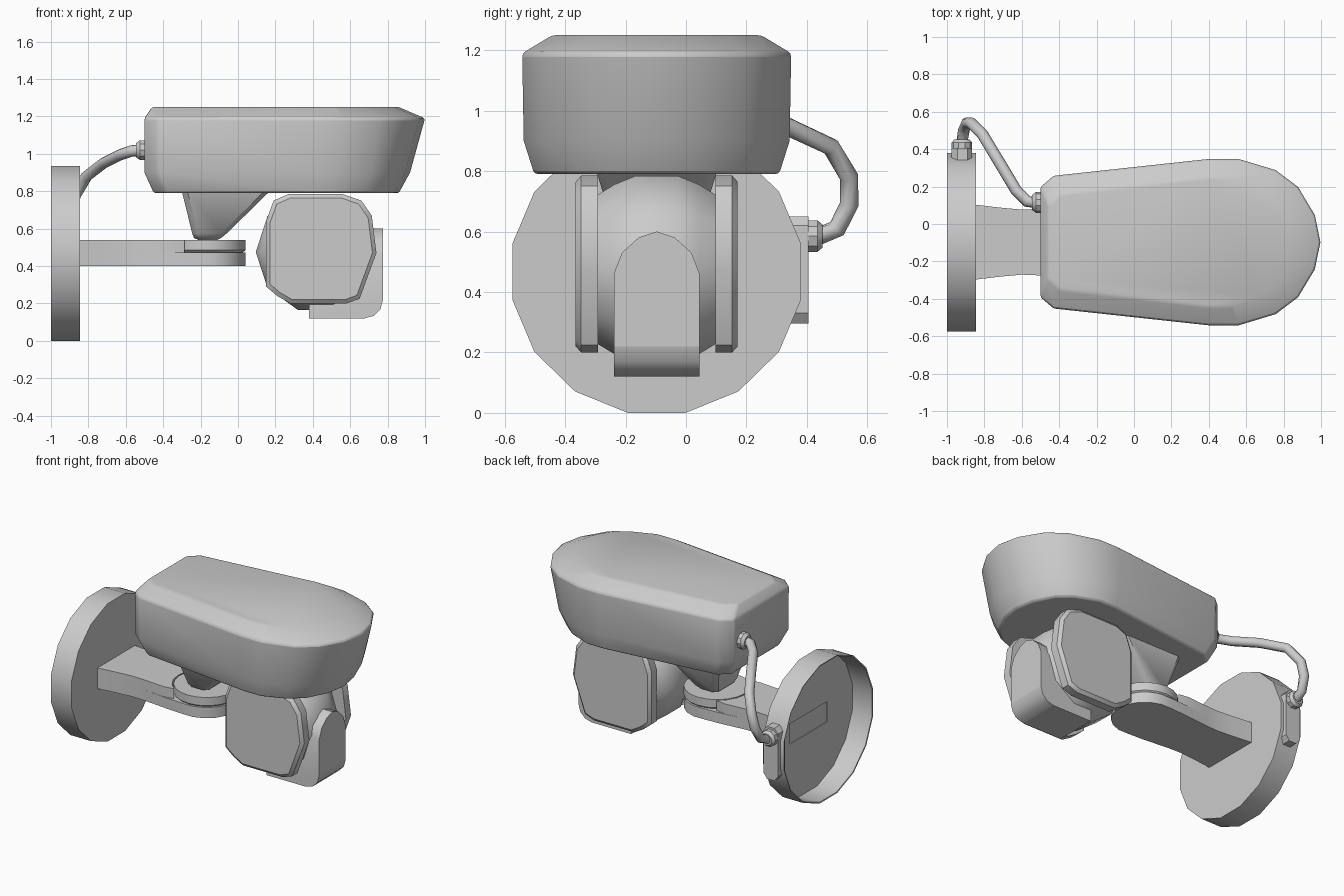
import bpy, bmesh, math
from mathutils import Vector

if "Cube" in bpy.data.objects:
    bpy.data.objects.remove(bpy.data.objects["Cube"], do_unlink=True)

MID = -0.097  # y of the symmetry plane

grey = bpy.data.materials.new("light_grey")
grey.use_nodes = True
grey.diffuse_color = (0.6, 0.6, 0.6, 1)
grey.node_tree.nodes["Principled BSDF"].inputs["Base Color"].default_value = (0.6, 0.6, 0.6, 1)


def activate(ob):
    bpy.ops.object.select_all(action='DESELECT')
    ob.select_set(True)
    bpy.context.view_layer.objects.active = ob


def smooth(ob, angle):
    activate(ob)
    bpy.ops.object.shade_smooth_by_angle(angle=math.radians(angle))


def loft(name, rings, angle=30, cap_start=True, cap_end=True):
    """Skin a list of equal-length point rings."""
    bm = bmesh.new()
    rows = [[bm.verts.new(p) for p in ring] for ring in rings]
    n = len(rows[0])
    for a, b in zip(rows, rows[1:]):
        for i in range(n):
            j = (i + 1) % n
            bm.faces.new((a[i], a[j], b[j], b[i]))
    if cap_start:
        bm.faces.new(rows[0][::-1])
    if cap_end:
        bm.faces.new(rows[-1])
    bmesh.ops.recalc_face_normals(bm, faces=bm.faces)
    me = bpy.data.meshes.new(name)
    bm.to_mesh(me)
    bm.free()
    me.materials.append(grey)
    ob = bpy.data.objects.new(name, me)
    bpy.context.collection.objects.link(ob)
    smooth(ob, angle)
    return ob


def place(axis, u, v, w):
    return {"x": (w, u, v), "y": (u, w, v), "z": (u, v, w)}[axis]


def prism(name, axis, outline, lo, hi, **kw):
    return loft(name, [[place(axis, u, v, w) for u, v in outline] for w in (lo, hi)], **kw)


def turned(name, axis, centre, profile, sides, offset=0.0, **kw):
    """Stack of circles along an axis; profile holds (position, radius)."""
    rings = []
    for w, r in profile:
        angs = [2 * math.pi * (i + offset) / sides for i in range(sides)]
        rings.append([place(axis, centre[0] + r * math.cos(a), centre[1] + r * math.sin(a), w) for a in angs])
    return loft(name, rings, **kw)


def mirrored(half):
    """Close an (x, half width) outline across the symmetry plane."""
    return [(x, MID + h) for x, h in half] + [(x, MID - h) for x, h in reversed(half) if h > 0]


def bevel(ob, width, segments=2, angle=30):
    mod = ob.modifiers.new("bevel", 'BEVEL')
    mod.width, mod.segments = width, segments
    mod.limit_method = 'ANGLE'
    mod.angle_limit = math.radians(angle)


# Wall plate: hollow cup, open at the back, with a slot for the arm
R = 0.4775 / math.cos(math.pi / 16)
plate = turned("wall_plate", "x", (MID, 0.467),
               [(-0.85, R - 0.008), (-0.998, R - 0.008), (-1.0, R), (-0.845, R)],
               16, 0.5, cap_start=True, cap_end=True)
for v in plate.data.vertices:
    v.co.z = 0.467 + (v.co.z - 0.467) * 0.978
slot = prism("slot_cutter", "x", [(MID - 0.2, 0.401), (MID + 0.2, 0.401), (MID + 0.2, 0.539), (MID - 0.2, 0.539)],
             -0.9, -0.8)
slot.hide_render = True
slot.hide_set(True)
cut = plate.modifiers.new("slot", 'BOOLEAN')
cut.operation, cut.object, cut.solver = 'DIFFERENCE', slot, 'EXACT'

# Arm: low rounded tongue plus a raised root with a concave end
PIVOT = -0.165
tip = [(PIVOT + 0.205 * math.cos(math.radians(a)), 0.205 * math.sin(math.radians(a))) for a in range(100, -1, -20)]
tip[-1] = (PIVOT + 0.205, 0.0)
waist = [(-0.845, 0.2), (-0.72, 0.185), (-0.6, 0.174), (-0.5, 0.178)]
prism("arm_tongue", "z", mirrored(waist + [(-0.33, 0.195)] + tip), 0.4, 0.472)
notch = [(PIVOT - 0.215 * math.cos(math.radians(a)), 0.215 * math.sin(math.radians(a))) for a in (56, 40, 20, 0)]
notch[-1] = (PIVOT - 0.215, 0.0)
prism("arm_root", "z", mirrored(waist + [(-0.36, 0.19)] + notch), 0.472, 0.54)

# Swivel disc and tapered neck
turned("swivel_disc", "z", (PIVOT, MID), [(0.472, 0.19), (0.485, 0.205), (0.54, 0.205)], 20)
neck = []
for z, x0, x1, h in ((0.535, -0.2, -0.12, 0.07), (0.55, -0.235, -0.09, 0.11),
                     (0.575, -0.245, -0.06, 0.13), (0.8, -0.3, 0.17, 0.2)):
    c = 0.03
    neck.append([(x, y, z) for x, y in mirrored([(x0, h - c), (x0 + c, h), (x1 - c, h), (x1, h - c)])])
loft("neck", neck, angle=35)

# Main housing: rounded-nose plan lofted through four heights
plan = [(-0.5, 0.295), (-0.43, 0.355), (0.4, 0.445), (0.56, 0.445), (0.76, 0.385),
        (0.88, 0.295), (0.97, 0.145), (1.0, 0.0)]
rings = []
for z, back, nose, side in ((0.79, -0.45, 0.86, 0.405), (0.9, -0.5, 0.92, 0.44),
                            (1.19, -0.5, 1.0, 0.445), (1.25, -0.46, 0.86, 0.345)):
    half = []
    for x, h in plan:
        nx = 0.4 + (x - 0.4) * ((nose - 0.4) / 0.6 if x > 0.4 else (0.4 - back) / 0.9)
        half.append((nx, max(h - (0.445 - side), h * side / 0.445) if h < 0.3 and x > 0 else h - (0.445 - side) if h else 0))
    rings.append([(x, y, z) for x, y in mirrored(half)])
body = loft("housing", rings, angle=48)
bevel(body, 0.012)

# Camera ball, crowned across its width
turned("camera_ball", "y", (0.42, 0.475),
       [(MID + y, r) for y, r in ((-0.21, 0.25), (-0.14, 0.295), (-0.07, 0.325), (0.07, 0.325), (0.14, 0.295), (0.21, 0.25))],
       10, angle=40)

# Side plates with softened outer faces
outline = [(0.15, 0.64), (0.19, 0.75), (0.27, 0.785), (0.56, 0.785), (0.66, 0.75), (0.715, 0.67), (0.74, 0.47),
           (0.65, 0.225), (0.58, 0.2), (0.28, 0.2), (0.21, 0.24), (0.15, 0.29)]
for side, word in ((1, "rear"), (-1, "front")):
    layers = []
    for w, k in ((0.195, 1.0), (0.25, 1.0), (0.268, 0.93)):
        layers.append([(0.44 + (x - 0.44) * k, MID + side * w, 0.49 + (z - 0.49) * k) for x, z in outline])
    loft(word + "_side_plate", layers, angle=35)

# Lens hood: arch with a rounded lower front edge
arch = [(0.142, 0.12), (0.142, 0.46), (0.115, 0.53), (0.06, 0.58), (0.0, 0.6)]
arch = [(MID + h, z) for h, z in arch] + [(MID - h, z) for h, z in arch[-2::-1]]
hood = prism("lens_hood", "x", arch, 0.38, 0.775)
bm = bmesh.new()
bm.from_mesh(hood.data)
edge = [e for e in bm.edges if all(v.co.z < 0.13 and v.co.x > 0.7 for v in e.verts)]
bmesh.ops.bevel(bm, geom=edge, offset=0.1, segments=3, profile=0.5, affect='EDGES')
bm.to_mesh(hood.data)
bm.free()
smooth(hood, 35)

# Junction box with clipped corners on the wall plate rim
prism("junction_box", "y", [(-0.975, 0.33), (-0.945, 0.295), (-0.89, 0.295), (-0.865, 0.33),
                            (-0.865, 0.62), (-0.89, 0.65), (-0.945, 0.65), (-0.975, 0.62)], 0.33, 0.405)

# Cable and its two glands
turned("lower_gland", "y", (-0.92, 0.585), [(0.4, 0.055), (0.435, 0.055), (0.452, 0.04)], 10)
turned("upper_gland", "x", (0.115, 1.02), [(-0.49, 0.055), (-0.525, 0.055), (-0.545, 0.04)], 10)
path = [(-0.92, 0.44, 0.585), (-0.91, 0.5, 0.61), (-0.895, 0.54, 0.69), (-0.87, 0.54, 0.78),
        (-0.81, 0.48, 0.88), (-0.72, 0.33, 0.95), (-0.63, 0.18, 0.995), (-0.57, 0.12, 1.015), (-0.52, 0.115, 1.02)]
rings = []
for i, p in enumerate(path):
    t = (Vector(path[min(i + 1, len(path) - 1)]) - Vector(path[max(i - 1, 0)])).normalized()
    a = t.cross(Vector((1, 1, 0))).normalized()
    b = t.cross(a)
    rings.append([Vector(p) + 0.031 * (a * math.cos(k * math.pi / 4) + b * math.sin(k * math.pi / 4)) for k in range(8)])
loft("cable", rings, angle=60)
